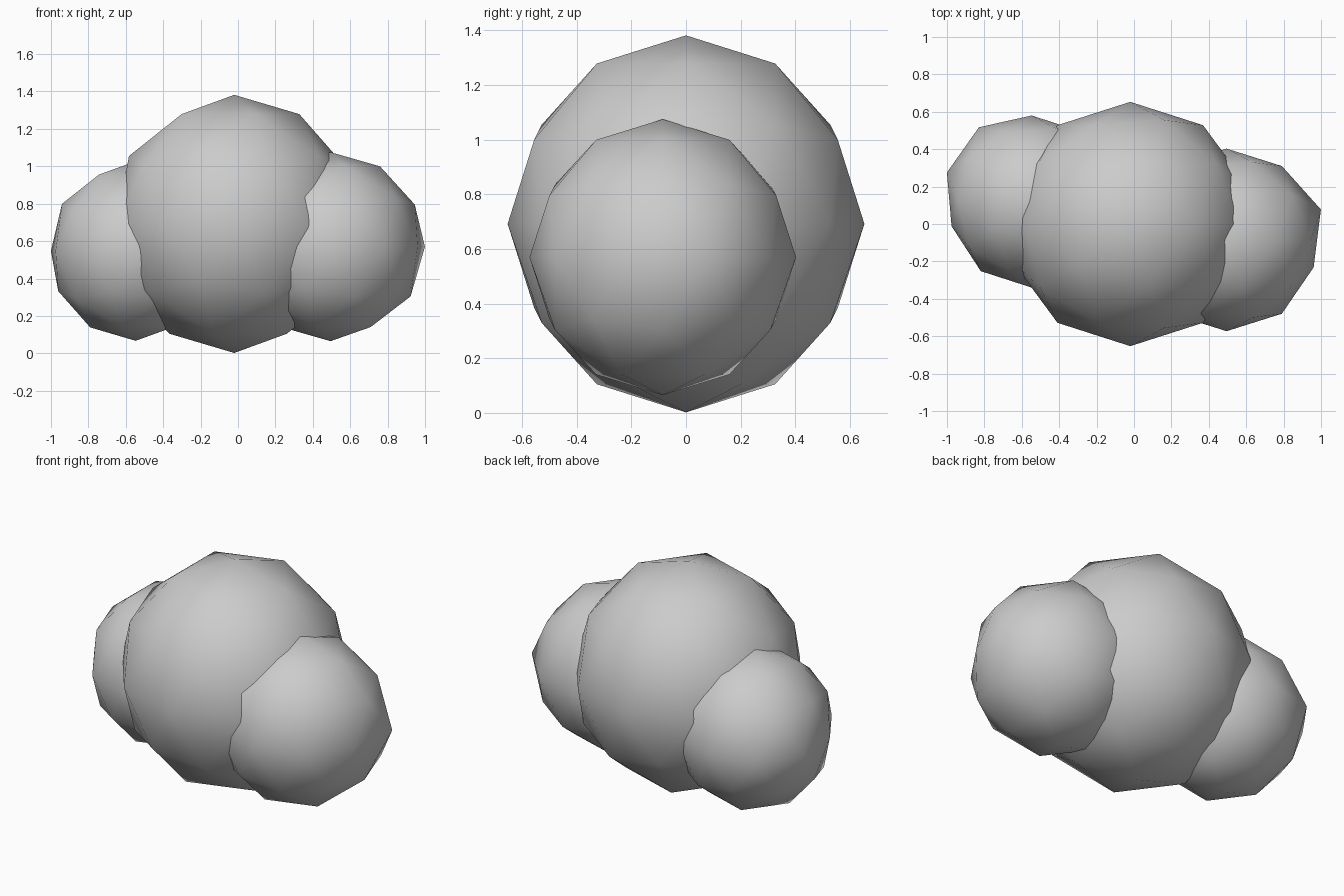
import bpy
from mathutils import Vector
from math import cos, sin, radians

if "Cube" in bpy.data.objects:
    bpy.data.objects.remove(bpy.data.objects["Cube"])


def puff(name, centre, radii, nudges=()):
    """Smooth-shaded low-poly ball; nudges shift single waist vertices (angle, dx, dy)."""
    bpy.ops.mesh.primitive_ico_sphere_add(subdivisions=2, radius=1)
    obj = bpy.context.object
    obj.name = name
    verts = obj.data.vertices
    moves = []
    for angle, dx, dy in nudges:
        d = Vector((cos(radians(angle)), sin(radians(angle)), 0))
        v = min(verts, key=lambda p: (p.co - d).length)
        moves.append((v.index, Vector((dx, dy, 0))))
    for v in verts:
        v.co = Vector([c * r for c, r in zip(v.co, radii)])
    for i, m in moves:
        verts[i].co += m
    obj.location = centre
    bpy.ops.object.shade_smooth()
    return obj


# Large middle puff
puff("puff_middle", (-0.02, 0, 0.692), (0.662, 0.653, 0.69))
# Right puff, set slightly forward
puff("puff_right", (0.495, -0.085, 0.57), (0.503, 0.488, 0.505),
     [(18, 0.026, 0.012), (-18, -0.013, 0.004)])
# Left puff, set slightly back
puff("puff_left", (-0.547, 0.12, 0.547), (0.463, 0.46, 0.48),
     [(162, -0.013, 0.013), (198, 0.012, 0.01), (126, -0.01, 0.025)])
